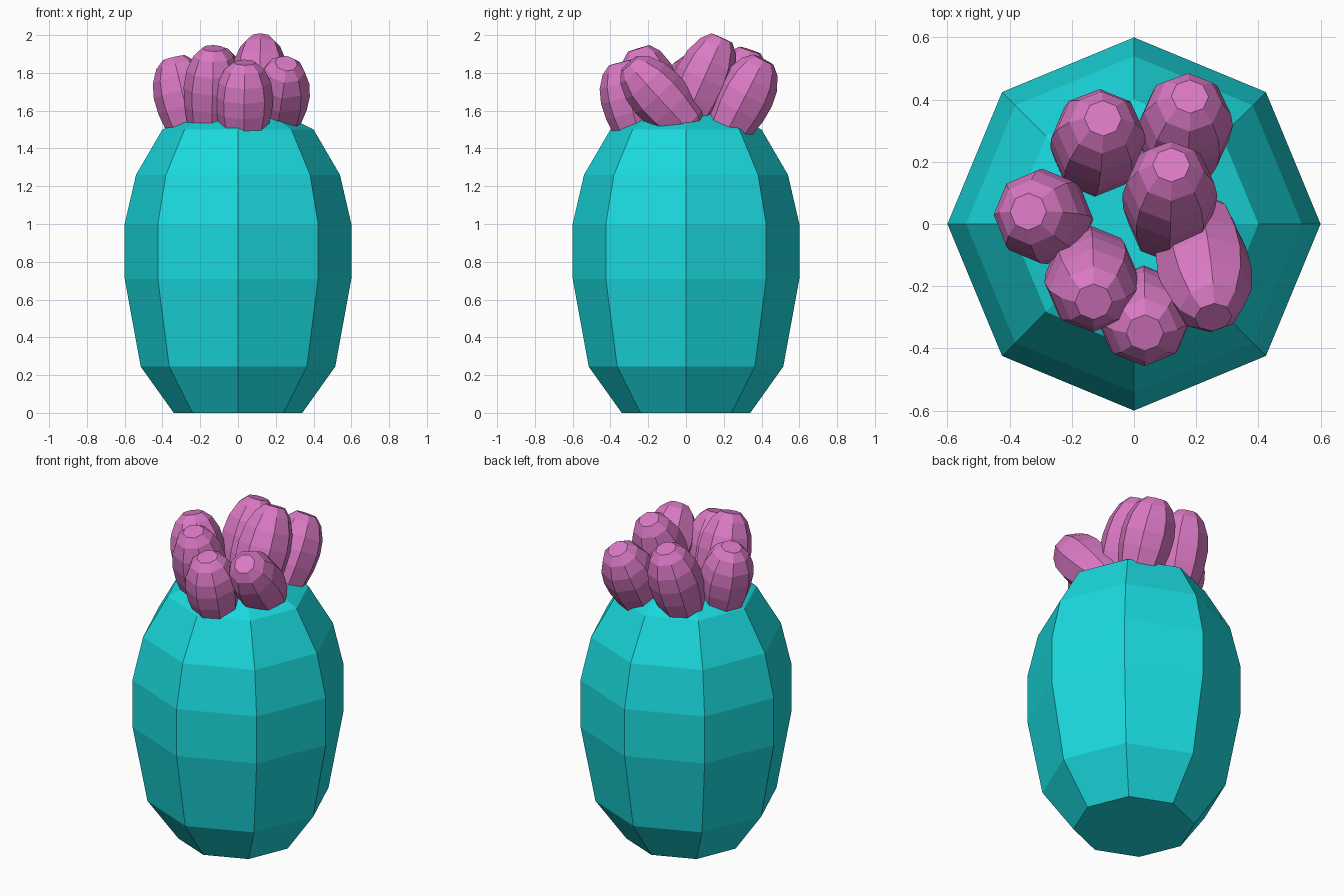
import bpy, bmesh, math
from mathutils import Vector, Matrix

if "Cube" in bpy.data.objects:
    bpy.data.objects.remove(bpy.data.objects["Cube"])


def material(name, rgb):
    m = bpy.data.materials.new(name)
    m.diffuse_color = (*rgb, 1)
    m.use_nodes = True
    m.node_tree.nodes["Principled BSDF"].inputs["Base Color"].default_value = m.diffuse_color
    return m


def lathe(name, profile, mat, matrix=Matrix(), sides=8):
    """Closed faceted solid turned from (radius, height) pairs."""
    bm = bmesh.new()
    rings = []
    for r, z in profile:
        angles = [2 * math.pi * i / sides for i in range(sides)]
        rings.append([bm.verts.new(matrix @ Vector((r * math.cos(a), r * math.sin(a), z)))
                      for a in angles])
    for lo, hi in zip(rings, rings[1:]):
        for i in range(sides):
            j = (i + 1) % sides
            bm.faces.new((lo[i], lo[j], hi[j], hi[i]))
    bm.faces.new(rings[0][::-1])
    bm.faces.new(rings[-1])
    me = bpy.data.meshes.new(name)
    bm.to_mesh(me)
    bm.free()
    me.materials.append(mat)
    ob = bpy.data.objects.new(name, me)
    bpy.context.collection.objects.link(ob)
    return ob


teal = material("teal", (0.01, 0.70, 0.73))
pink = material("pink", (0.70, 0.19, 0.55))

# Barrel body
lathe("cactus_body", [(0.34, 0), (0.515, 0.245), (0.6, 0.71), (0.6, 1.0),
                      (0.54, 1.26), (0.40, 1.5), (0.24, 1.58)], teal)

# Fruit pods: base centre and tip centre of each
pods = [
    ((-0.25, 0.01, 1.50), (-0.34, 0.04, 1.88)),
    ((-0.13, 0.20, 1.50), (-0.10, 0.34, 1.92)),
    ((0.15, 0.22, 1.50), (0.18, 0.41, 1.87)),
    ((0.11, -0.01, 1.54), (0.12, 0.19, 1.985)),
    ((0.20, 0.00, 1.52), (0.255, -0.30, 1.85)),
    ((0.03, -0.25, 1.48), (0.035, -0.35, 1.855)),
    ((-0.14, -0.12, 1.50), (-0.13, -0.25, 1.93)),
]
pod_profile = [(0.085, -0.12), (0.125, 0.02), (0.148, 0.30), (0.153, 0.52),
               (0.14, 0.72), (0.105, 0.90), (0.06, 1.0)]
for n, (base, tip) in enumerate(pods, 1):
    base, tip = Vector(base), Vector(tip)
    axis = tip - base
    turn = Vector((0, 0, 1)).rotation_difference(axis).to_matrix().to_4x4()
    lathe(f"fruit_pod_{n}", [(r, t * axis.length) for r, t in pod_profile],
          pink, Matrix.Translation(base) @ turn)
